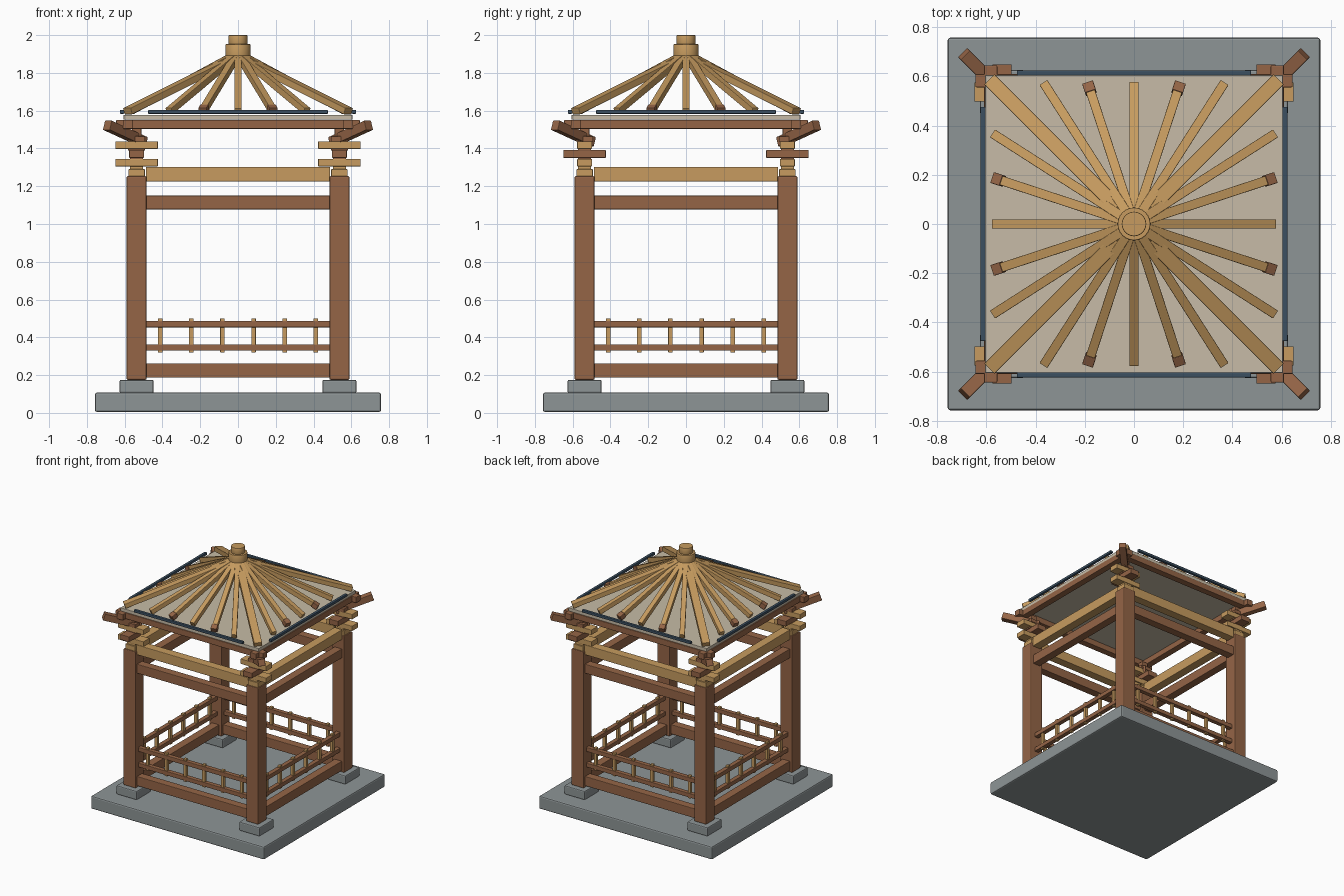
import bpy, bmesh, math
from mathutils import Vector, Matrix

if "Cube" in bpy.data.objects:
    bpy.data.objects.remove(bpy.data.objects["Cube"])


def material(name, rgb):
    m = bpy.data.materials.new(name)
    m.diffuse_color = (*rgb, 1)
    m.use_nodes = True
    m.node_tree.nodes["Principled BSDF"].inputs["Base Color"].default_value = m.diffuse_color
    return m


BROWN = material("brown_timber", (0.30, 0.13, 0.062))
TAN = material("golden_timber", (0.57, 0.33, 0.115))
STONE = material("grey_stone", (0.27, 0.30, 0.305))
CREAM = material("cream_ceiling", (0.57, 0.50, 0.385))
SLATE = material("slate_blue", (0.045, 0.08, 0.12))


def finish(name, bm, mat, bevel=0.0):
    me = bpy.data.meshes.new(name)
    bm.to_mesh(me)
    bm.free()
    me.materials.append(mat)
    ob = bpy.data.objects.new(name, me)
    bpy.context.collection.objects.link(ob)
    if bevel:
        mod = ob.modifiers.new("soft_edges", "BEVEL")
        mod.width = bevel
        mod.segments = 2
    return ob


def box(name, center, size, mat, bevel=0.004, rot=None):
    bm = bmesh.new()
    bmesh.ops.create_cube(bm, size=1, matrix=Matrix.Diagonal((*size, 1)))
    if rot:
        bm.transform(rot)
    bmesh.ops.translate(bm, verts=bm.verts, vec=center)
    return finish(name, bm, mat, bevel)


def strut(name, a, b, width, height, mat):
    """Square-ended timber from a to b, width kept horizontal."""
    a, b = Vector(a), Vector(b)
    d = (b - a).normalized()
    side = Vector((0, 0, 1)).cross(d).normalized()
    rot = Matrix((d, side, d.cross(side))).transposed().to_4x4()
    return box(name, (a + b) / 2, ((b - a).length, width, height), mat, 0.003, rot)


def span(name, turn, dist, half, z0, z1, depth, mat):
    """Horizontal beam along one of the four sides."""
    rot = Matrix.Rotation(turn * math.pi / 2, 4, "Z")
    c = rot @ Vector((0, -dist, (z0 + z1) / 2))
    return box(name, c, (2 * half, depth, z1 - z0), mat, 0.004, rot)


def cylinder(name, r, z0, z1, mat):
    bm = bmesh.new()
    bmesh.ops.create_cone(bm, cap_ends=True, segments=24, radius1=r, radius2=r,
                          depth=z1 - z0, matrix=Matrix.Translation((0, 0, (z0 + z1) / 2)))
    for f in bm.faces:
        f.smooth = len(f.verts) == 4
    return finish(name, bm, mat, 0.004)


P = 0.537  # distance of the post centres from the middle

# stone platform
box("platform", (0, 0, 0.056), (1.515, 1.515, 0.102), STONE, 0.01)

# corners: footing, post, bracket stack and upturned corner beam
for sx in (-1, 1):
    for sy in (-1, 1):
        x, y = sx * P, sy * P

        def block(name, z0, z1, wx, wy, mat, bevel=0.003):
            box(name, (x, y, (z0 + z1) / 2), (wx, wy, z1 - z0), mat, bevel)

        block("footing", 0.105, 0.175, 0.18, 0.18, STONE, 0.008)
        block("post", 0.175, 1.253, 0.106, 0.106, BROWN, 0.006)
        block("bracket_seat", 1.25, 1.29, 0.088, 0.088, TAN)
        block("bracket_neck", 1.285, 1.31, 0.07, 0.07, TAN)
        block("bracket_arm_low", 1.305, 1.345, 0.225, 0.078, TAN)
        block("bracket_pad_low", 1.342, 1.352, 0.07, 0.07, BROWN)
        block("bracket_arm_mid", 1.35, 1.392, 0.078, 0.225, BROWN)
        block("bracket_pad_mid", 1.388, 1.402, 0.09, 0.07, BROWN)
        block("bracket_arm_high", 1.398, 1.438, 0.225, 0.078, TAN)
        block("bracket_cap", 1.436, 1.465, 0.09, 0.09, BROWN)
        block("bracket_king_block", 1.46, 1.51, 0.05, 0.05, BROWN)
        strut("corner_beam", (sx * 0.50, sy * 0.50, 1.435),
              (sx * 0.692, sy * 0.692, 1.523), 0.052, 0.052, BROWN)

# sides: beams, railing, eave beam and eave strip
for t in range(4):
    span("ground_beam", t, P, 0.488, 0.187, 0.262, 0.065, BROWN)
    span("tie_beam", t, P, 0.488, 1.077, 1.15, 0.065, BROWN)
    span("lintel", t, P, 0.488, 1.225, 1.303, 0.07, TAN)
    span("rail_low", t, P, 0.488, 0.33, 0.363, 0.036, BROWN)
    span("rail_high", t, P, 0.488, 0.453, 0.487, 0.036, BROWN)
    span("eave_beam", t, 0.583, 0.645, 1.504, 1.551, 0.054, BROWN)
    span("eave_strip", t, 0.614, 0.476, 1.583, 1.604, 0.022, SLATE)
    rot = Matrix.Rotation(t * math.pi / 2, 4, "Z")
    for i in range(6):
        c = rot @ Vector(((i - 2.5) * 0.1645, -P, 0.41))
        box("baluster", c, (0.024, 0.024, 0.18), TAN, 0.002)

# flat ceiling panel
box("ceiling_panel", (0, 0, 1.565), (1.21, 1.21, 0.026), CREAM, 0.002)

# radiating rafters
for t in range(4):
    rot = Matrix.Rotation(t * math.pi / 2, 4, "Z")
    for u in (-0.365, -0.187, 0, 0.187, 0.365, 0.585):
        corner = u > 0.5
        foot = Vector((u, -0.585 if corner else -0.57, 1.597))
        flat = Vector((foot.x, foot.y, 0)).normalized()
        head = flat * 0.045 + Vector((0, 0, 1.882 if not corner else 1.872))
        foot, head = rot @ foot, rot @ head
        w = 0.058 if corner else 0.038
        if abs(abs(u) - 0.187) < 0.01:  # dark tipped rafters
            mid = foot.lerp(head, 0.07)
            strut("rafter_tip", foot, mid, w + 0.008, 0.038, BROWN)
            foot = mid
        strut("hip_rafter" if corner else "rafter", foot, head, w, 0.036, TAN)

# roof hub and finial
cylinder("hub", 0.067, 1.86, 1.952, TAN)
cylinder("finial", 0.05, 1.945, 2.0, TAN)
